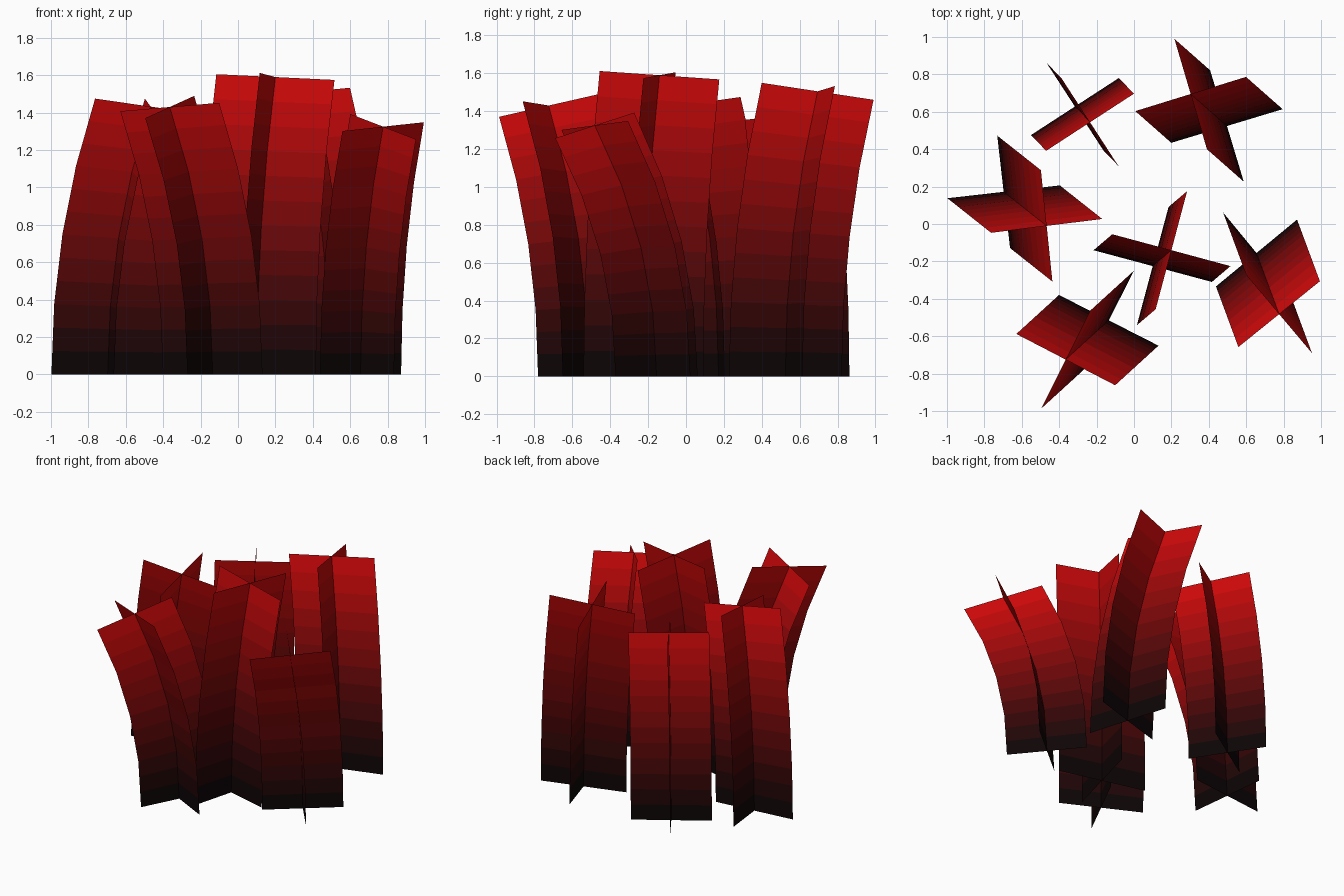
import bpy, bmesh
from math import atan2, hypot, radians
from mathutils import Vector, Matrix

if "Cube" in bpy.data.objects:
    bpy.data.objects.remove(bpy.data.objects["Cube"])

ROWS, BANDS = 4, 3          # bending rows per blade, colour bands per row

# Colour ramp from near-black at the ground to red at the tips
BASE, TIP = (0.05, 0.05, 0.055), (0.83, 0.065, 0.07)
materials = []
for i in range(ROWS * BANDS):
    t = (i + 0.5) / (ROWS * BANDS)
    mat = bpy.data.materials.new(f"red_ramp_{i}")
    mat.diffuse_color = [(a + (b - a) * t) ** 2.2 for a, b in zip(BASE, TIP)] + [1]
    mat.use_nodes = True
    mat.node_tree.nodes["Principled BSDF"].inputs["Base Color"].default_value = mat.diffuse_color
    materials.append(mat)


def blade(name, base, angle, width, lean, top):
    """Upright strip that bends progressively toward the lean direction."""
    length = hypot(lean[0], lean[1], top)
    tilt = atan2(hypot(*lean), top)
    axis = Vector((-lean[1], lean[0], 0)).normalized()
    across = Matrix.Rotation(radians(angle), 3, 'Z') @ Vector((width / 2, 0, 0))
    origin = Vector((*base, 0))

    def point(side, row):
        t = row / ROWS
        p = across * side + Vector((0, 0, length * t))
        return origin + Matrix.Rotation(tilt * t, 3, axis) @ p

    bm = bmesh.new()
    prev = None
    for i in range(ROWS * BANDS + 1):
        row, f = divmod(i, BANDS)
        f /= BANDS
        pair = []
        for side in (-1, 1):
            p = point(side, row)
            if f:
                p = p.lerp(point(side, row + 1), f)
            pair.append(bm.verts.new(p))
        if prev:
            face = bm.faces.new((prev[0], prev[1], pair[1], pair[0]))
            face.material_index = i - 1
        prev = pair
    mesh = bpy.data.meshes.new(name)
    bm.to_mesh(mesh)
    bm.free()
    for mat in materials:
        mesh.materials.append(mat)
    bpy.context.collection.objects.link(bpy.data.objects.new(name, mesh))


# Each tuft: base centre, turn, width, lean of the tip, tip height
tufts = {
    "center": ((0.10, -0.225), -15, 0.655, (0.10, 0.085), 1.59),
    "left": ((-0.697, 0.172), 6.5, 0.605, (0.23, -0.182), 1.432),
    "front": ((-0.135, -0.515), -27, 0.597, (-0.23, -0.21), 1.43),
    "right": ((0.655, -0.155), 39.5, 0.562, (0.121, -0.327), 1.325),
    "back_right": ((0.497, 0.524), 16.8, 0.622, (-0.194, 0.171), 1.505),
    "back_left": ((-0.316, 0.628), 33, 0.56, (0.081, -0.084), 1.378),
}

# Two crossed blades per tuft
for name, (base, angle, width, lean, top) in tufts.items():
    for k, turn in enumerate((0, 90)):
        blade(f"{name}_tuft_blade_{k + 1}", base, angle + turn, width, lean, top)
